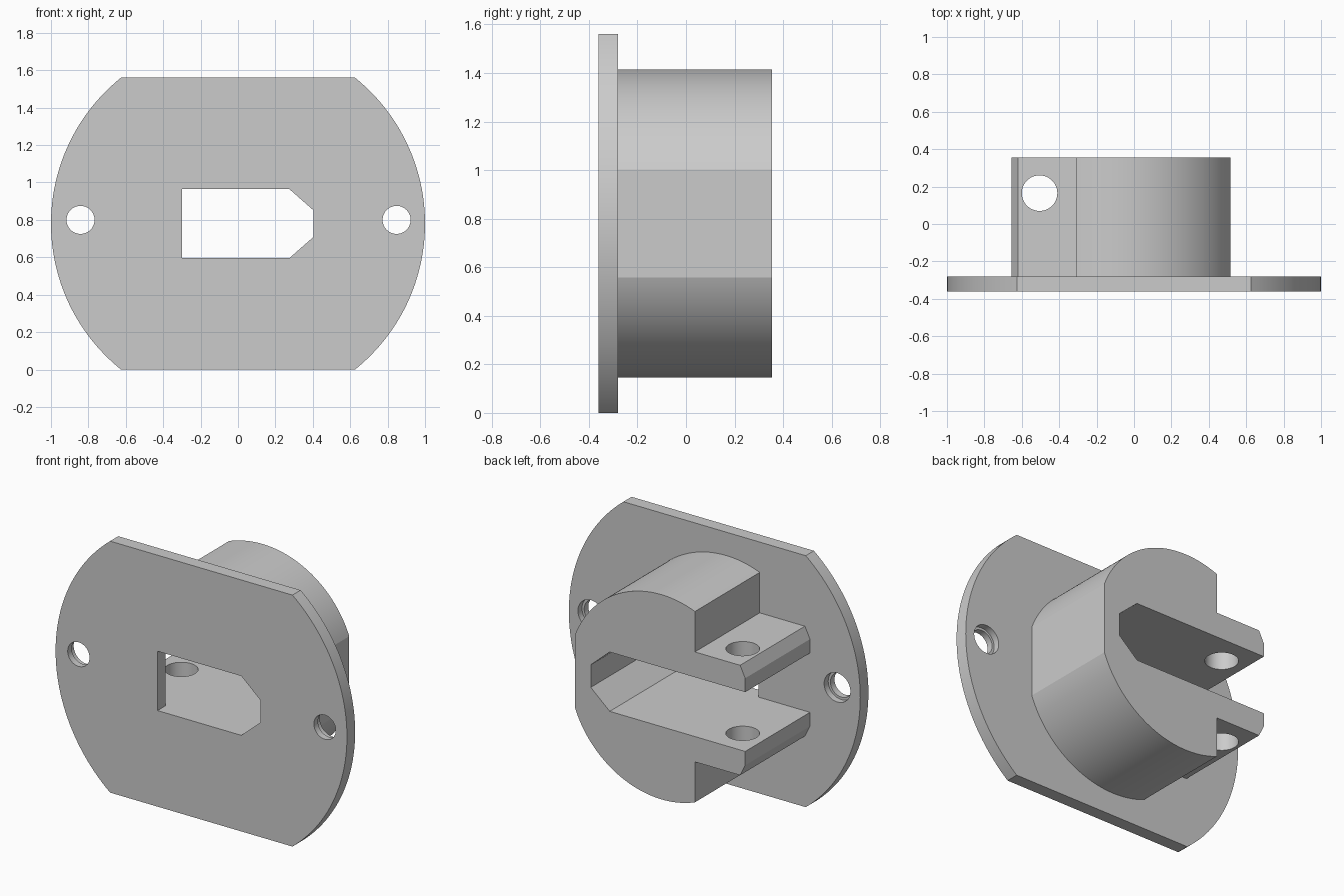
import bpy, bmesh, math

if "Cube" in bpy.data.objects:
    bpy.data.objects.remove(bpy.data.objects["Cube"], do_unlink=True)

MID = 0.78                                # height of the shared centre line
FRONT, SEAM, BACK = -0.36, -0.28, 0.355   # plate front, plate back, socket back

grey = bpy.data.materials.new("grey plastic")
grey.use_nodes = True
grey.diffuse_color = (0.6, 0.6, 0.6, 1)
grey.node_tree.nodes["Principled BSDF"].inputs["Base Color"].default_value = (0.6, 0.6, 0.6, 1)


def prism(name, outline, y0, y1):
    """Extrude an (x, height above centre line) outline along y."""
    bm = bmesh.new()
    face = bm.faces.new([bm.verts.new((x, y0, MID + z)) for x, z in outline])
    grown = bmesh.ops.extrude_face_region(bm, geom=[face])["geom"]
    bmesh.ops.translate(bm, vec=(0, y1 - y0, 0),
                        verts=[v for v in grown if isinstance(v, bmesh.types.BMVert)])
    bmesh.ops.recalc_face_normals(bm, faces=bm.faces)
    mesh = bpy.data.meshes.new(name)
    bm.to_mesh(mesh)
    bm.free()
    mesh.materials.append(grey)
    ob = bpy.data.objects.new(name, mesh)
    bpy.context.collection.objects.link(ob)
    return ob


def arc(cx, cz, r, a0, a1, n):
    return [(cx + r * math.cos(a0 + (a1 - a0) * i / n),
             cz + r * math.sin(a0 + (a1 - a0) * i / n)) for i in range(n + 1)]


def disc(x, z, r):
    return arc(x, z, r, 0, math.tau, 48)[:-1]


def mirrored(upper):
    """Close an upper half outline with its reflection below the centre line."""
    return upper + [(x, -z) for x, z in reversed(upper)]


def cut(ob, cutter):
    mod = ob.modifiers.new("cut", 'BOOLEAN')
    mod.operation, mod.solver, mod.object = 'DIFFERENCE', 'EXACT', cutter
    graph = bpy.context.evaluated_depsgraph_get()
    mesh = bpy.data.meshes.new_from_object(ob.evaluated_get(graph))
    ob.modifiers.clear()
    ob.data = mesh
    bpy.data.objects.remove(cutter, do_unlink=True)


# Flange: disc of radius 1 trimmed flat at top and bottom
trim = math.asin(MID)
flange = prism("mounting_flange",
               arc(0, 0, 1, -trim, trim, 48) +
               arc(0, 0, 1, math.pi - trim, math.pi + trim, 48), FRONT, SEAM)

# Keyed opening, tapered toward +x
key = [(0.275, 0.184), (0.405, 0.07)]
cut(flange, prism("slot_cutter", mirrored([(-0.30, 0.184)] + key), FRONT - 0.1, SEAM + 0.1))

# Screw holes, widened at the back
for x in (-0.842, 0.848):
    cut(flange, prism("screw_cutter", disc(x, 0.02, 0.075), FRONT - 0.1, SEAM + 0.1))
    cut(flange, prism("recess_cutter", disc(x, 0.02, 0.09), SEAM - 0.04, SEAM + 0.1))

# Socket: round barrel with a flat on +x, two arms toward -x and the open slot
CX, R = -0.08, 0.635
start = math.acos((0.515 - CX) / R)
end = math.acos((-0.31 - CX) / R)
arm = [(-0.31, 0.341), (-0.62, 0.341), (-0.655, 0.27), (-0.655, 0.184)]
socket = prism("socket_barrel", mirrored(arc(CX, 0, R, start, end, 48) + arm + key),
               SEAM, BACK)

# Pin hole through both arms
bpy.ops.mesh.primitive_cylinder_add(vertices=48, radius=0.095, depth=2,
                                    location=(-0.505, 0.165, MID))
pin = bpy.context.object
pin.data.materials.append(grey)
bpy.context.view_layer.update()
cut(socket, pin)

# Smooth the curved walls, keep real edges sharp
for ob in (flange, socket):
    bpy.ops.object.select_all(action='DESELECT')
    ob.select_set(True)
    bpy.context.view_layer.objects.active = ob
    bpy.ops.object.shade_smooth_by_angle(angle=math.radians(20))
